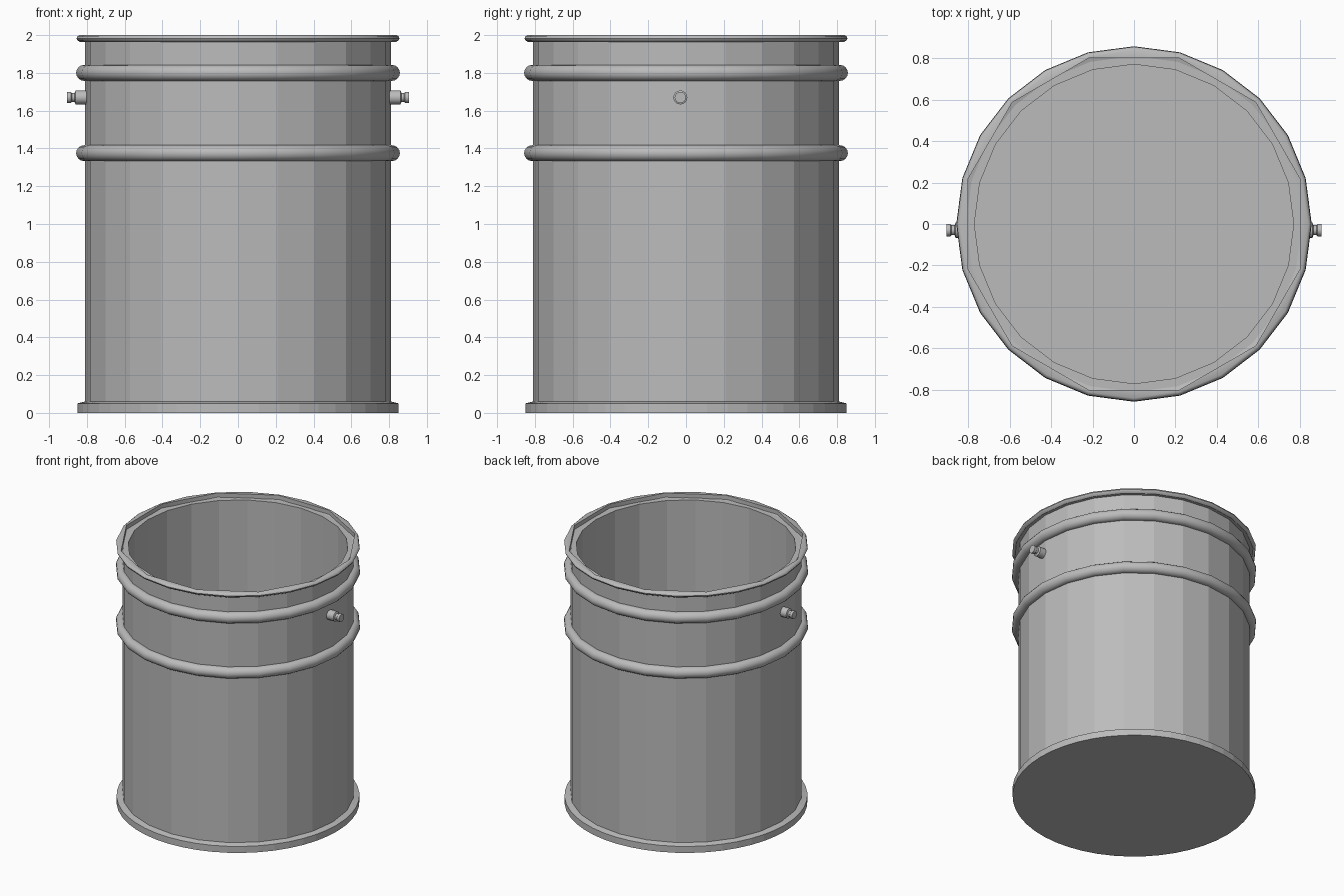
import bpy, bmesh
from math import sin, cos, pi, radians

old = bpy.data.objects.get("Cube")
if old:
    bpy.data.objects.remove(old)

GREY = (0.5, 0.5, 0.5, 1)
steel = bpy.data.materials.new("plain grey steel")
steel.use_nodes = True
steel.diffuse_color = GREY
steel.node_tree.nodes["Principled BSDF"].inputs["Base Color"].default_value = GREY


def lathe(name, profile, sides=24, closed=False, chord=(), smooth=None):
    """Turn a (radius, height) profile around z; chord rows have half the corners."""
    bm = bmesh.new()
    rings = []
    for k, (r, z) in enumerate(profile):
        ring = []
        for i in range(sides):
            a = 2 * pi * i / sides
            s = r * cos(2 * pi / sides) if k in chord and i % 2 == 0 else r
            ring.append(bm.verts.new((s * cos(a), s * sin(a), z)))
        rings.append(ring)
    pairs = list(zip(rings, rings[1:]))
    if closed:
        pairs.append((rings[-1], rings[0]))
    else:
        bm.faces.new(rings[0])
        bm.faces.new(rings[-1])
    for a, b in pairs:
        for i in range(sides):
            j = (i + 1) % sides
            bm.faces.new((a[i], a[j], b[j], b[i]))
    bmesh.ops.recalc_face_normals(bm, faces=bm.faces)
    mesh = bpy.data.meshes.new(name)
    bm.to_mesh(mesh)
    bm.free()
    mesh.materials.append(steel)
    obj = bpy.data.objects.new(name, mesh)
    bpy.context.collection.objects.link(obj)
    if smooth:
        bpy.ops.object.select_all(action='DESELECT')
        obj.select_set(True)
        bpy.context.view_layer.objects.active = obj
        bpy.ops.object.shade_smooth_by_angle(angle=radians(smooth))
    return obj


# Foot plate and hollow faceted wall with its floor
lathe("foot_plate", [(0.85, 0), (0.85, 0.05), (0.81, 0.06)], sides=48)
lathe("bucket_wall", [(0.81, 0.03), (0.81, 1.97), (0.77, 1.97), (0.77, 0.07)])

# Rolled ribs around the wall
for name, z in (("lower_rib", 1.375), ("upper_rib", 1.8)):
    tube = [(0.815 + 0.042 * cos(2 * pi * t / 16), z + 0.042 * sin(2 * pi * t / 16))
            for t in range(16)]
    # Keep the tube's inner half buried in the wall
    tube = [(max(r, 0.79), h) for r, h in tube]
    lathe(name, tube, closed=True, smooth=35)

# Rolled lip with a flat top and a straight-sided inner edge
lathe("rim_lip", [(0.805, 1.965), (0.835, 1.963), (0.85, 1.972), (0.855, 1.983),
                  (0.85, 1.994), (0.84, 2.0), (0.83, 2.0), (0.83, 1.968)],
      closed=True, chord=(6, 7), smooth=35)

# Handle pins: a collar and a narrower stud on each side
for name, side in (("left_pin", 1), ("right_pin", -1)):
    pin = lathe(name, [(0.037, 0.8), (0.037, 0.86), (0.024, 0.865),
                       (0.024, 0.88), (0.03, 0.885), (0.03, 0.905)],
                sides=16, smooth=35)
    pin.rotation_euler = (0, side * pi / 2, 0)
    pin.location = (0, -0.03, 1.67)
